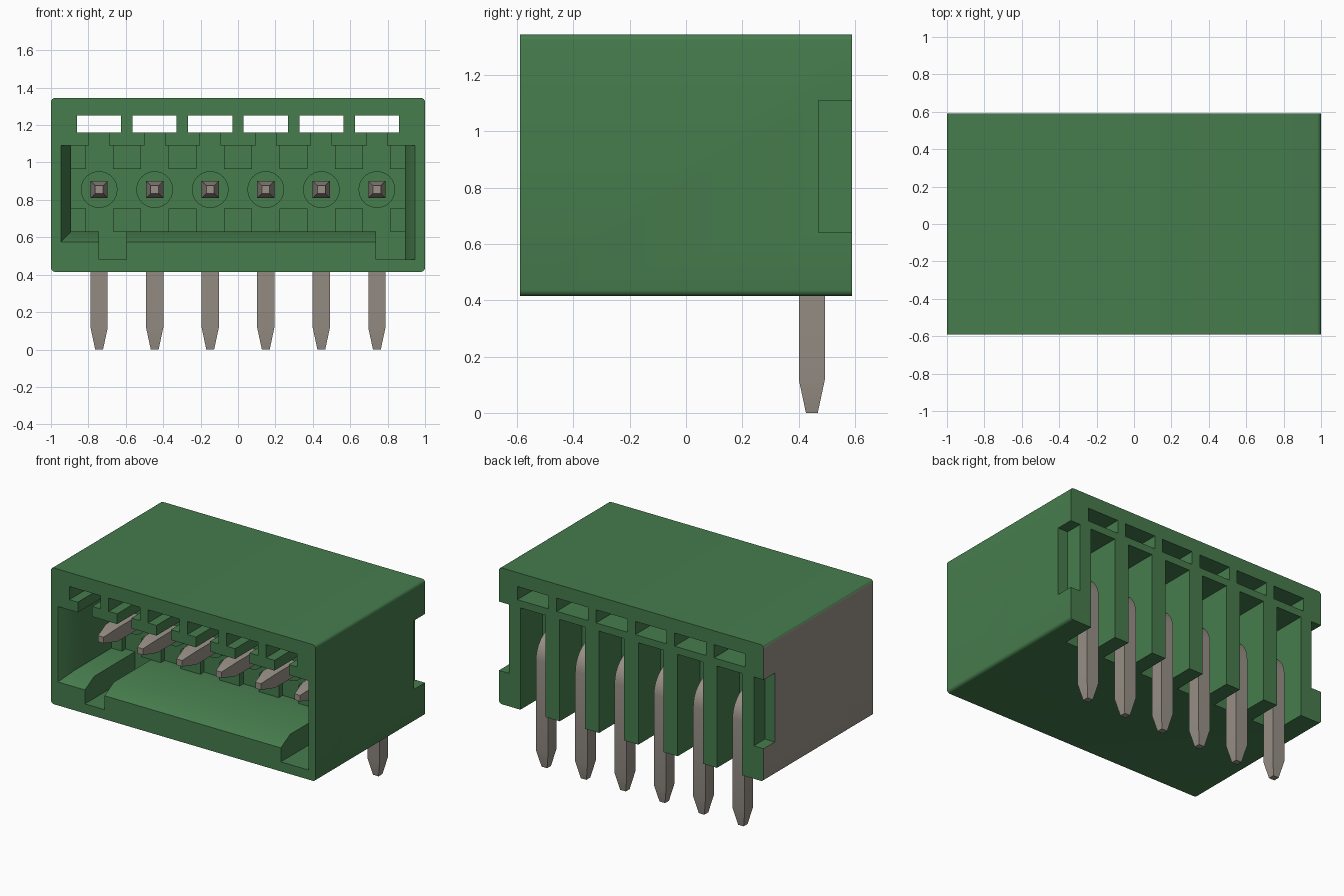
import bpy, bmesh, math
from mathutils import Vector

cube = bpy.data.objects.get("Cube")
if cube:
    bpy.data.objects.remove(cube, do_unlink=True)


def material(name, rgb):
    m = bpy.data.materials.new(name)
    m.use_nodes = True
    m.diffuse_color = (*rgb, 1)
    bsdf = next(n for n in m.node_tree.nodes if n.type == 'BSDF_PRINCIPLED')
    bsdf.inputs["Base Color"].default_value = (*rgb, 1)
    return m


GREEN = material("housing green", (0.061, 0.202, 0.074))
GREY = material("metal grey", (0.314, 0.279, 0.243))

PIN_X = [(i - 2.5) * 0.297 for i in range(6)]
PIN_Z, PIN_Y = 0.855, 0.447      # height of the contacts, depth of the legs
BACK_WALL = -0.05                # rear of the front socket


def finish(name, bm, mat):
    bmesh.ops.recalc_face_normals(bm, faces=bm.faces)
    me = bpy.data.meshes.new(name)
    bm.to_mesh(me)
    bm.free()
    ob = bpy.data.objects.new(name, me)
    bpy.context.collection.objects.link(ob)
    me.materials.append(mat)
    return ob


def bridge(bm, rings):
    """Skin a list of closed rings and cap both ends."""
    rings = [[bm.verts.new(p) for p in r] for r in rings]
    for a, b in zip(rings, rings[1:]):
        for i in range(len(a)):
            j = (i + 1) % len(a)
            bm.faces.new((a[i], a[j], b[j], b[i]))
    bm.faces.new(rings[0])
    bm.faces.new(rings[-1][::-1])


def block(bm, y0, y1, r0, r1=None):
    """Block between two xz rectangles (x0, x1, z0, z1) at depths y0 and y1."""
    def ring(y, r):
        return [(r[0], y, r[2]), (r[1], y, r[2]), (r[1], y, r[3]), (r[0], y, r[3])]
    bridge(bm, [ring(y0, r0), ring(y1, r1 or r0)])


def activate(ob):
    bpy.ops.object.select_all(action='DESELECT')
    ob.select_set(True)
    bpy.context.view_layer.objects.active = ob


def cut(target, blocks):
    """Subtract a set of separate blocks from the target."""
    bm = bmesh.new()
    for b in blocks:
        block(bm, *b)
    cutter = finish("cutter", bm, GREEN)
    cutter.hide_render = True
    activate(target)
    mod = target.modifiers.new("cut", 'BOOLEAN')
    mod.operation, mod.solver, mod.object = 'DIFFERENCE', 'EXACT', cutter
    bpy.ops.object.modifier_apply(modifier=mod.name)
    bpy.data.objects.remove(cutter, do_unlink=True)


# Housing shell with rounded long edges
bm = bmesh.new()
block(bm, -0.59, 0.59, (-1, 1, 0.415, 1.345))
long_edges = [e for e in bm.edges if abs(e.verts[0].co.y - e.verts[1].co.y) > 1]
bmesh.ops.bevel(bm, geom=long_edges, offset=0.022, segments=4, profile=0.5, affect='EDGES')
housing = finish("housing", bm, GREEN)

# Front socket: deep pocket, then the chamfered mouth
cut(housing, [(-0.7, BACK_WALL, (-0.893, 0.893, 0.63, 1.09))])
cut(housing, [(-0.60, -0.49, (-0.952, 0.952, 0.57, 1.09), (-0.893, 0.893, 0.63, 1.09))])
# Two keyway channels in the socket floor
cut(housing, [(-0.7, BACK_WALL, (-0.743, -0.595, 0.48, 0.70)),
              (-0.7, BACK_WALL, (0.737, 0.893, 0.48, 0.70))])
cut(housing, [(-0.60, -0.49, (0.80, 0.952, 0.48, 0.70), (0.80, 0.893, 0.48, 0.70))])
# Windows right through the upper wall, joined to the socket by narrow slots
cut(housing, [(-0.7, 0.7, (x - 0.118, x + 0.118, 1.16, 1.25)) for x in PIN_X])
cut(housing, [(-0.7, BACK_WALL, (x - 0.054, x + 0.054, 1.05, 1.20)) for x in PIN_X])
# Open bays for the legs at the back
cut(housing, [(0.35, 0.7, (x - 0.095, x + 0.095, 0.3, 1.11)) for x in PIN_X])
# Notches in the rear side edges
cut(housing, [(0.47, 0.7, (0.925, 1.1, 0.64, 1.11)),
              (0.47, 0.7, (-1.1, -0.925, 0.64, 1.11))])

# One outer side panel is grey
housing.data.materials.append(GREY)
for p in housing.data.polygons:
    p.material_index = int(p.normal.x < -0.98 and p.center.x < -0.995)
activate(housing)
bpy.ops.object.shade_smooth_by_angle(angle=math.radians(30))

# Pads on the rear wall of the socket, above and below the contacts
bm = bmesh.new()
spans = [(-0.893, -0.813), (0.813, 0.893)]
spans += [((a + b) / 2 - 0.075, (a + b) / 2 + 0.075) for a, b in zip(PIN_X, PIN_X[1:])]
for x0, x1 in spans:
    for z0, z1 in ((0.63, 0.755), (0.965, 1.09)):
        block(bm, BACK_WALL - 0.04, BACK_WALL + 0.01, (x0, x1, z0, z1))
finish("socket_pads", bm, GREEN)

# Round collars around the contacts
bm = bmesh.new()
for x in PIN_X:
    bridge(bm, [[(x + 0.098 * math.cos(t * math.pi / 16), y, PIN_Z + 0.098 * math.sin(t * math.pi / 16))
                 for t in range(32)] for y in (BACK_WALL - 0.02, BACK_WALL + 0.01)])
collars = finish("contact_collars", bm, GREEN)
activate(collars)
bpy.ops.object.shade_smooth_by_angle(angle=math.radians(30))

# Bent square pins: stations are (y, z, turn angle, half size)
BEND = 0.125
stations = [(-0.42, PIN_Z, 0, 0.021), (-0.30, PIN_Z, 0, 0.046)]
for i in range(9):
    a = i / 8 * math.pi / 2
    stations.append((PIN_Y - BEND + BEND * math.sin(a), PIN_Z - BEND + BEND * math.cos(a), a, 0.046))
stations += [(PIN_Y, 0.117, math.pi / 2, 0.046), (PIN_Y, 0, math.pi / 2, 0.021)]
for n, x in enumerate(PIN_X):
    rings = []
    for y, z, a, h in stations:
        side = Vector((0, math.sin(a), math.cos(a))) * h
        mid = Vector((x, y, z))
        wide = Vector((h, 0, 0))
        rings.append([mid - wide - side, mid + wide - side, mid + wide + side, mid - wide + side])
    bm = bmesh.new()
    bridge(bm, rings)
    pin = finish(f"pin_{n + 1}", bm, GREY)
    activate(pin)
    bpy.ops.object.shade_smooth_by_angle(angle=math.radians(13))
